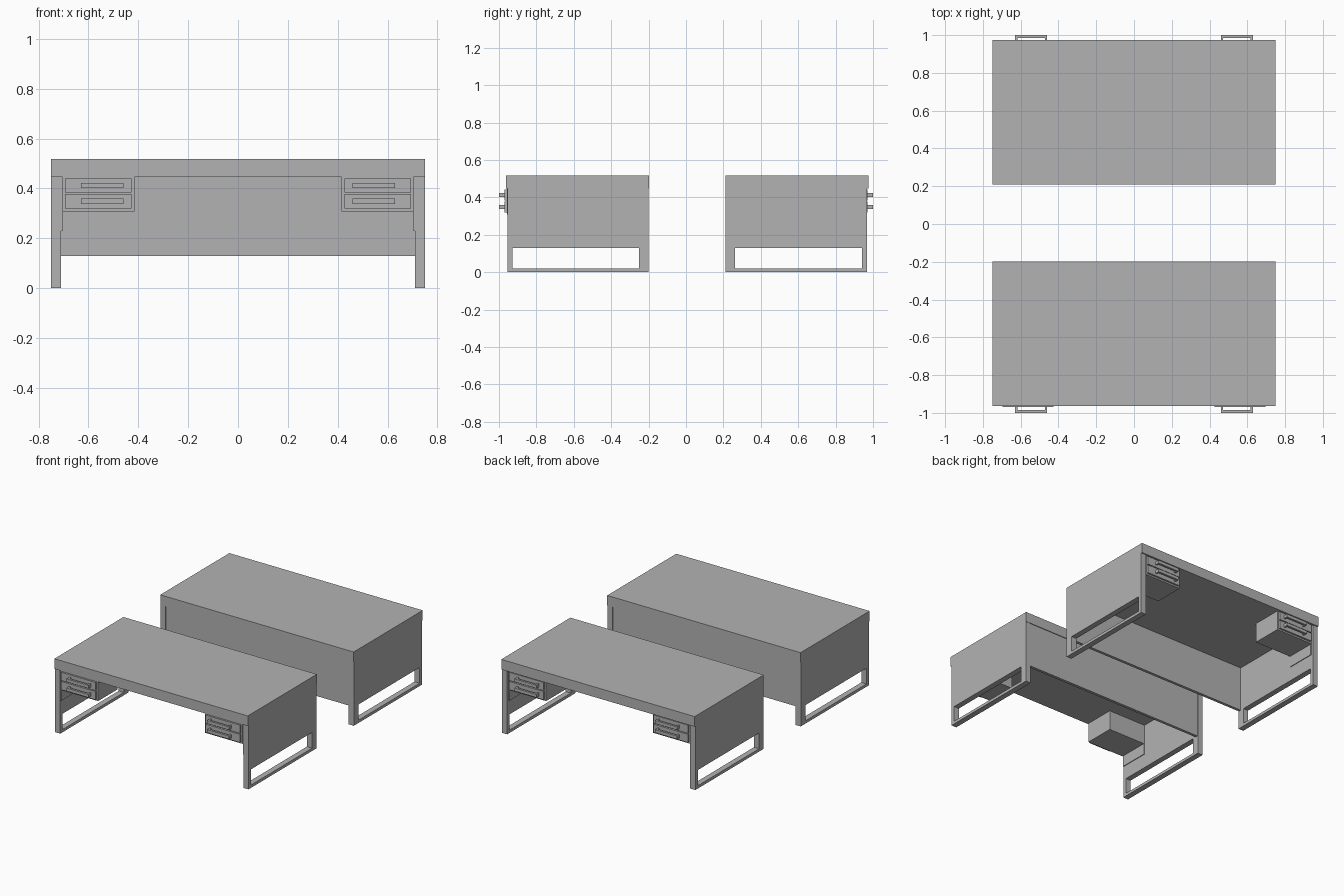
import bpy
import bmesh
from mathutils import Vector

cube = bpy.data.objects.get("Cube")
if cube:
    bpy.data.objects.remove(cube, do_unlink=True)

GREY = (0.45, 0.45, 0.45, 1)
grey = bpy.data.materials.new("plain_grey")
grey.use_nodes = True
grey.diffuse_color = GREY
grey.node_tree.nodes["Principled BSDF"].inputs["Base Color"].default_value = GREY


def finish(name, bm):
    bmesh.ops.recalc_face_normals(bm, faces=bm.faces[:])
    mesh = bpy.data.meshes.new(name)
    bm.to_mesh(mesh)
    bm.free()
    mesh.materials.append(grey)
    obj = bpy.data.objects.new(name, mesh)
    bpy.context.collection.objects.link(obj)
    return obj


def box(name, x, y, z):
    """Box given by its (low, high) range on each axis."""
    bm = bmesh.new()
    bmesh.ops.create_cube(bm, size=1)
    for v in bm.verts:
        v.co = Vector([(a + b) / 2 + c * abs(b - a)
                       for c, (a, b) in zip(v.co, (x, y, z))])
    return finish(name, bm)


def prism(name, faces, offset):
    """Extrude flat faces, given as lists of points, along the offset."""
    bm = bmesh.new()
    for points in faces:
        bm.faces.new([bm.verts.new(p) for p in points])
    bmesh.ops.remove_doubles(bm, verts=bm.verts[:], dist=0.0001)
    result = bmesh.ops.extrude_face_region(bm, geom=bm.faces[:], use_keep_orig=True)
    moved = [g for g in result["geom"] if isinstance(g, bmesh.types.BMVert)]
    bmesh.ops.translate(bm, verts=moved, vec=offset)
    return finish(name, bm)


def rectangle(x, y, z):
    return [(x, y[0], z[0]), (x, y[1], z[0]), (x, y[1], z[1]), (x, y[0], z[1])]


def desk(prefix, side, shift):
    """Desk on one side of the gap; side flips its y, shift nudges its body."""
    def ys(a, b, move=shift):
        return (side * (a + move), side * (b + move))

    # worktop and back panel
    box(prefix + "_worktop", (-0.75, 0.75), ys(0.198, 0.963), (0.447, 0.518))
    box(prefix + "_back_panel", (-0.71, 0.71), ys(0.203, 0.223), (0.13, 0.447))

    for label, sx in (("left", 1), ("right", -1)):
        name = prefix + "_" + label

        # side board with a sled opening at the foot
        outer = rectangle(sx * 0.75, ys(0.2, 0.955), (0, 0.447))
        inner = rectangle(sx * 0.75, ys(0.25, 0.928), (0.02, 0.13))
        ring = [[outer[i], outer[i - 1], inner[i - 1], inner[i]] for i in range(4)]
        prism(name + "_side_board", ring, (-sx * 0.04, 0, 0))

        # drawer case and its mounting plate
        def xs(a, b):
            return (sx * a, sx * b)
        box(name + "_drawer_case", xs(0.415, 0.705), ys(0.74, 0.957, 0), (0.308, 0.447))
        box(name + "_mounting_plate", xs(0.705, 0.71), ys(0.74, 0.95, 0), (0.23, 0.447))

        # drawer fronts with U-shaped pulls
        for level, z in (("lower", 0.348), ("upper", 0.412)):
            box(f"{name}_{level}_drawer_front", xs(0.427, 0.695),
                ys(0.957, 0.97, 0), (z - 0.029, z + 0.029))
            outline = [(0.46, 0.97), (0.46, 1), (0.63, 1), (0.63, 0.97),
                       (0.618, 0.97), (0.618, 0.985), (0.472, 0.985), (0.472, 0.97)]
            points = [(sx * x, side * y, z - 0.011) for x, y in outline]
            prism(f"{name}_{level}_pull", [points], (0, 0, 0.022))


# two desks standing back to back
desk("front_desk", -1, 0)
desk("rear_desk", 1, 0.012)
